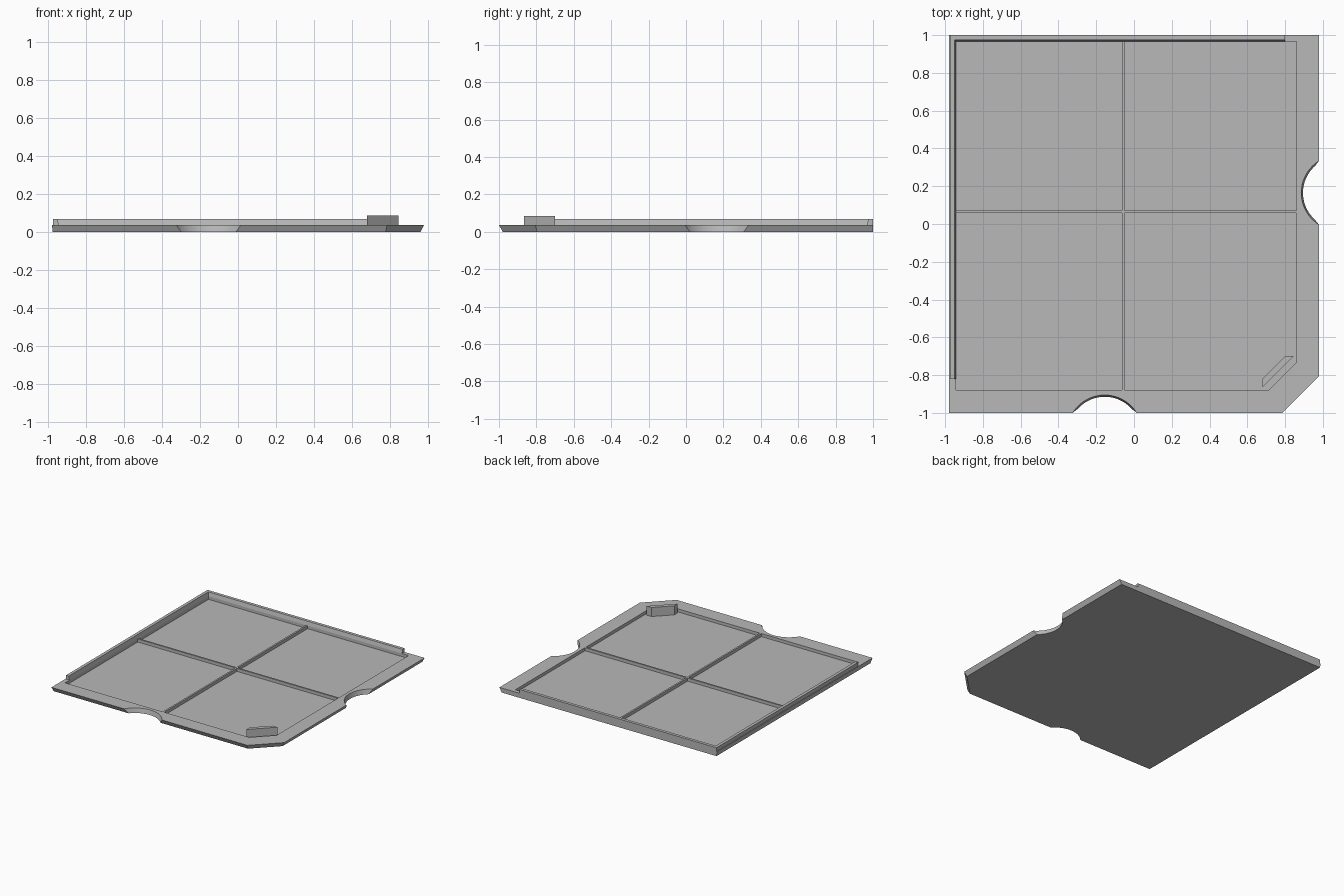
import bpy, bmesh
from mathutils import Matrix

FLOOR, TOP = 0.012, 0.037

cube = bpy.data.objects.get("Cube")
if cube:
    bpy.data.objects.remove(cube, do_unlink=True)

grey = bpy.data.materials.new("plain grey")
grey.use_nodes = True
colour = (0.48, 0.48, 0.48, 1)
grey.diffuse_color = colour
grey.node_tree.nodes["Principled BSDF"].inputs["Base Color"].default_value = colour


def loft(bm, low, high, z0, z1):
    """Closed solid between two matching outlines."""
    a = [bm.verts.new((x, y, z0)) for x, y in low]
    b = [bm.verts.new((x, y, z1)) for x, y in high]
    bm.faces.new(a[::-1])
    bm.faces.new(b)
    for i in range(len(a)):
        j = (i + 1) % len(a)
        bm.faces.new((a[i], a[j], b[j], b[i]))


def finish(name, bm):
    bmesh.ops.recalc_face_normals(bm, faces=bm.faces)
    mesh = bpy.data.meshes.new(name)
    bm.to_mesh(mesh)
    bm.free()
    mesh.materials.append(grey)
    obj = bpy.data.objects.new(name, mesh)
    bpy.context.collection.objects.link(obj)
    return obj


def solid(name, low, high, z0, z1):
    bm = bmesh.new()
    loft(bm, low, high, z0, z1)
    return finish(name, bm)


def cut(target, cutter):
    cutter.hide_render = True
    mod = target.modifiers.new("cut", 'BOOLEAN')
    mod.operation = 'DIFFERENCE'
    mod.solver = 'EXACT'
    mod.object = cutter
    bpy.context.view_layer.objects.active = target
    bpy.ops.object.modifier_apply(modifier=mod.name)
    bpy.data.objects.remove(cutter, do_unlink=True)


# Plate: undercut front and right edges, one clipped corner
plate = solid(
    "base_plate",
    [(-0.975, -0.98), (0.777, -0.98), (0.96, -0.797), (0.96, 1), (-0.975, 1)],
    [(-0.98, -1), (0.785, -1), (0.98, -0.805), (0.98, 1), (-0.98, 1)],
    0, TOP)

# Four shallow pockets, leaving the cross ribs standing between them
bm = bmesh.new()
for x0, x1 in ((-0.943, -0.064), (-0.05, 0.86)):
    for y0, y1 in ((-0.878, 0.057), (0.071, 0.967)):
        corner = [(x1, y0)]
        if x1 > 0 and y0 < 0:
            corner = [(x1 - 0.145, y0), (x1, y0 + 0.145)]
        ring = [(x0, y0)] + corner + [(x1, y1), (x0, y1)]
        loft(bm, ring, ring, FLOOR, 0.1)
cut(plate, finish("pocket_cutter", bm))

# Finger notches with sloping walls
for name, x, y in (("front", -0.155, -1.105), ("right", 1.085, 0.165)):
    bm = bmesh.new()
    bmesh.ops.create_cone(bm, cap_ends=True, segments=96, radius1=0.185,
                          radius2=0.205, depth=0.08,
                          matrix=Matrix.Translation((x, y, TOP / 2)))
    cut(plate, finish(name + "_notch_cutter", bm))

# Raised rail along the left and back edges
solid("edge_rail",
      [(-0.975, -0.82), (-0.943, -0.82), (-0.943, 0.967),
       (0.80, 0.967), (0.80, 1), (-0.975, 1)],
      [(-0.975, -0.82), (-0.95, -0.82), (-0.95, 0.975),
       (0.80, 0.975), (0.80, 1), (-0.975, 1)],
      TOP, 0.068)

# Diagonal stop block inside the clipped corner
block = [(0.68, -0.865), (0.845, -0.70), (0.80, -0.70), (0.68, -0.82)]
solid("corner_stop", block, block, FLOOR, 0.086)
